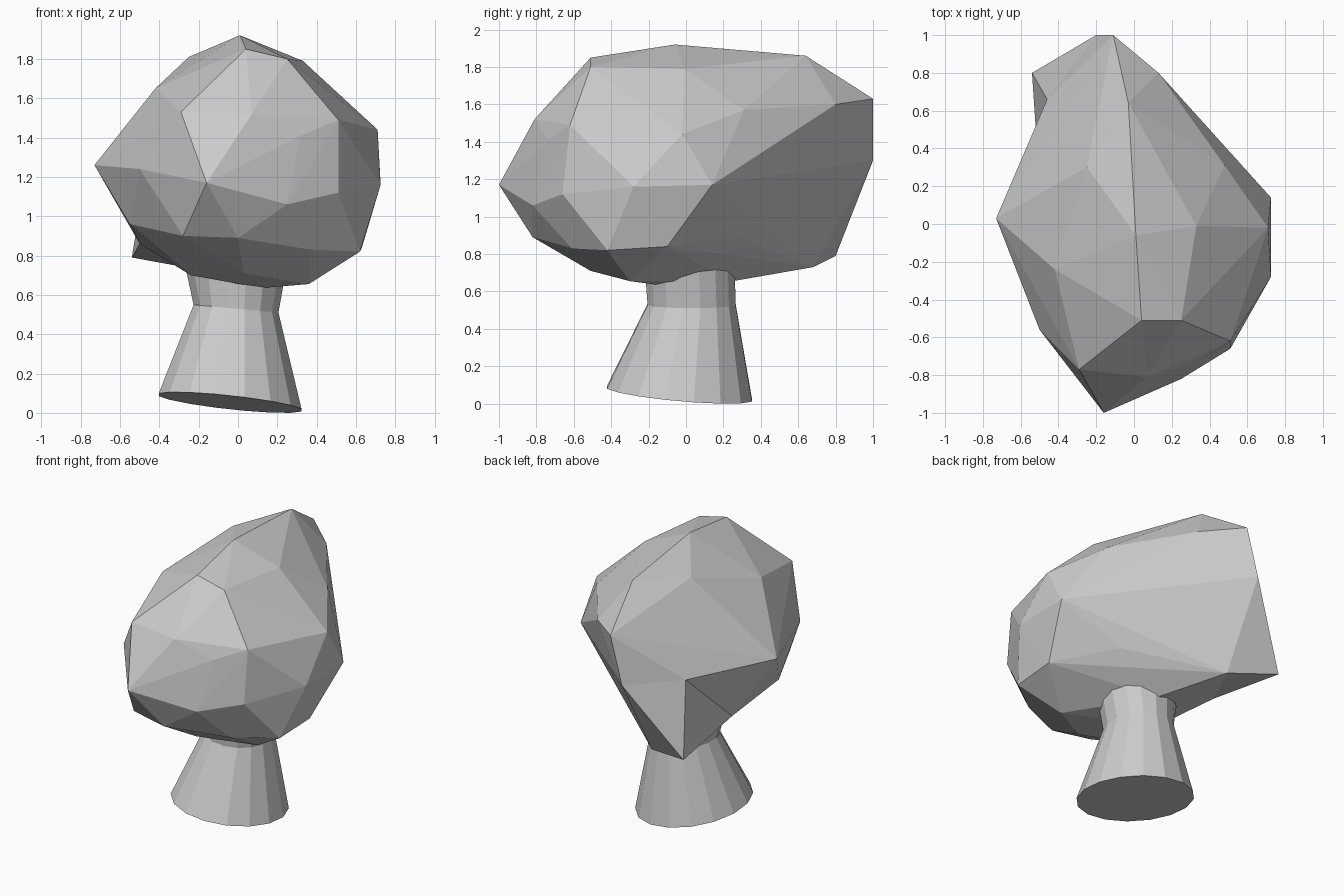
import bpy, bmesh
from math import sin, cos, tau

if "Cube" in bpy.data.objects:
    bpy.data.objects.remove(bpy.data.objects["Cube"])


def add_object(name, bm):
    bmesh.ops.recalc_face_normals(bm, faces=bm.faces[:])
    mesh = bpy.data.meshes.new(name)
    bm.to_mesh(mesh)
    bm.free()
    obj = bpy.data.objects.new(name, mesh)
    bpy.context.collection.objects.link(obj)
    return obj


# Crown: hull around the corner points of the faceted boulder shape
top = [(.01, -.06, 1.92), (.04, -.51, 1.85), (.25, -.51, 1.8), (.33, -.01, 1.79),
       (-.42, -.24, 1.65), (-.25, .30, 1.81), (-.03, .64, 1.86)]
middle = [(-.29, -.77, 1.53), (.07, -.81, 1.52), (.32, -.735, 1.41), (.51, -.62, 1.49),
          (.71, -.02, 1.44), (.48, .31, 1.57), (.13, .8, 1.6), (-.11, 1, 1.63),
          (-.16, -1, 1.17), (.25, -.82, 1.06), (.51, -.66, 1.12), (.725, -.28, 1.16),
          (.725, .14, 1.17), (.28, .51, 1.24), (-.73, .03, 1.26), (-.5, -.56, 1.24)]
bottom = [(-.28, -.76, .9), (0, -.82, .89), (.37, -.61, .83), (.62, -.42, .82),
          (.63, -.1, .84), (.36, -.3, .655), (.03, -.51, .71), (.12, -.15, .635),
          (-.24, -.38, .7), (-.55, -.25, .96), (.34, .28, .89), (.02, .25, .655)]
spur_root = [(-.2, 1, 1.3), (-.46, .66, 1.28), (-.5, .2, .86), (-.21, .68, .73)]

bm = bmesh.new()
for p in top + middle + bottom:
    bm.verts.new(p)
root = {bm.verts.new(p) for p in spur_root}
bmesh.ops.convex_hull(bm, input=bm.verts[:])
root = {v for v in root if v.is_valid}

# Spur: pull the facets at the back left out to a point
opened = [f for f in bm.faces if all(v in root for v in f.verts)]
bmesh.ops.delete(bm, geom=opened, context='FACES')
tip = bm.verts.new((-.54, .8, .79))
for e in [e for e in bm.edges if e.is_boundary]:
    bm.faces.new((e.verts[0], e.verts[1], tip))
loose = [v for v in bm.verts if not v.link_faces]
bmesh.ops.delete(bm, geom=loose, context='VERTS')
add_object("crown", bm)

# Trunk: tilted flared base, narrow neck, slight flare into the crown
SIDES = 16
# centre x, centre y, radius x, radius y, height, tilt in x, tilt in y
rings = [(-.04, -.035, .37, .395, .053, -.04, -.035),
         (-.01, .03, .22, .24, .53, -.02, 0),
         (-.01, .02, .26, .245, .73, 0, 0)]
bm = bmesh.new()
loops = []
for cx, cy, rx, ry, z, tx, ty in rings:
    angles = [tau * (i + .5) / SIDES for i in range(SIDES)]
    loops.append([bm.verts.new((cx + rx * cos(a), cy + ry * sin(a),
                                z + tx * cos(a) + ty * sin(a))) for a in angles])
for low, high in zip(loops, loops[1:]):
    for i in range(SIDES):
        j = (i + 1) % SIDES
        bm.faces.new((low[i], low[j], high[j], high[i]))
bm.faces.new(loops[0][::-1])
bm.faces.new(loops[-1])
add_object("trunk", bm)
